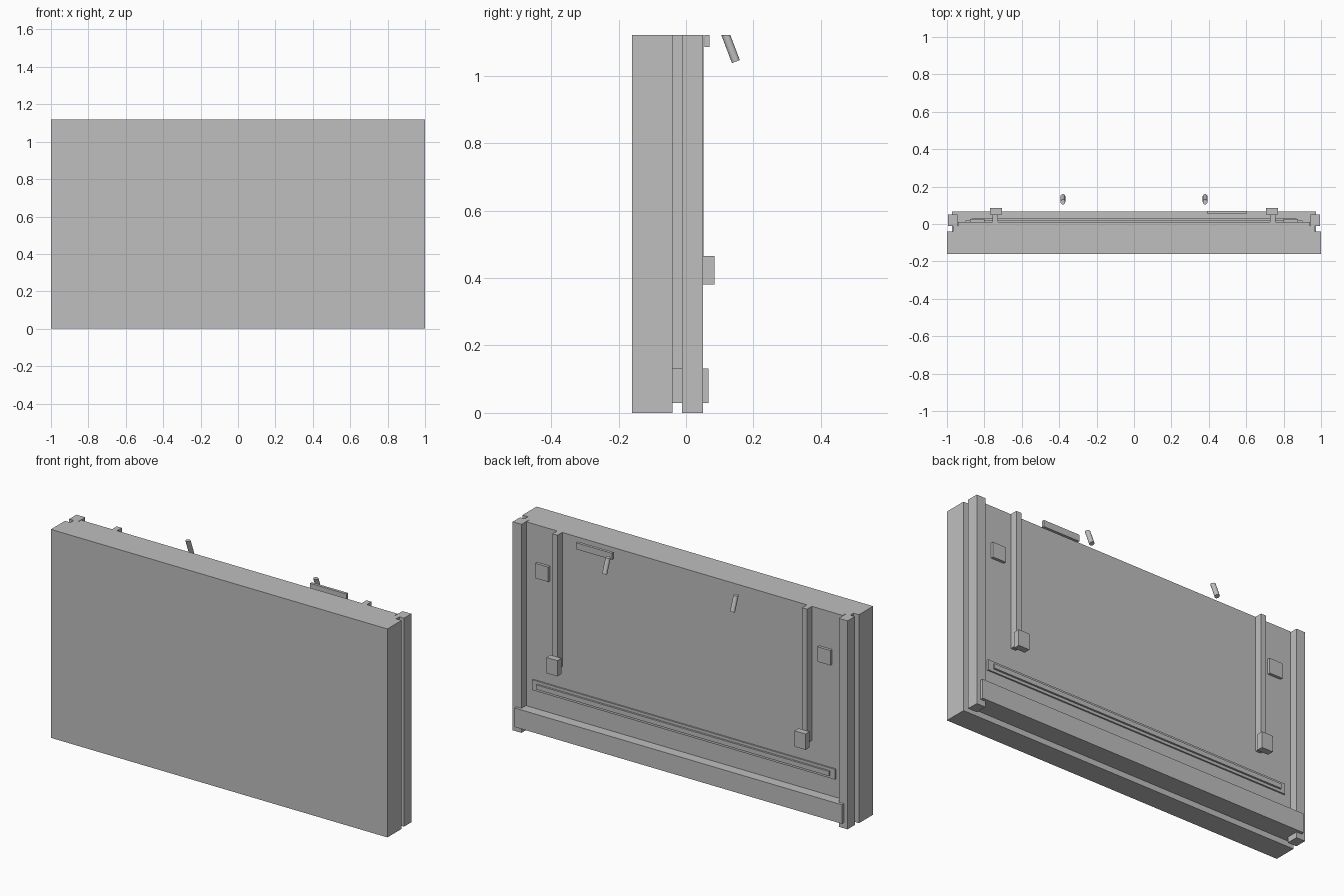
import bpy
import bmesh
from mathutils import Vector

if "Cube" in bpy.data.objects:
    bpy.data.objects.remove(bpy.data.objects["Cube"], do_unlink=True)

grey = bpy.data.materials.new("plain_grey")
grey.use_nodes = True
colour = (0.52, 0.52, 0.52, 1)
grey.diffuse_color = colour
grey.node_tree.nodes["Principled BSDF"].inputs["Base Color"].default_value = colour

TOP = 1.12


def finish(name, bm):
    mesh = bpy.data.meshes.new(name)
    bm.to_mesh(mesh)
    bm.free()
    mesh.materials.append(grey)
    obj = bpy.data.objects.new(name, mesh)
    bpy.context.scene.collection.objects.link(obj)
    return obj


def box(name, x, y, z):
    """Box from (min, max) pairs along each axis."""
    bm = bmesh.new()
    bmesh.ops.create_cube(bm, size=1)
    for v in bm.verts:
        v.co = [lo if c < 0 else hi for c, (lo, hi) in zip(v.co, (x, y, z))]
    return finish(name, bm)


def box_pair(name, x, y, z):
    """The same box on the left (+x) and mirrored on the right."""
    box("left_" + name, x, y, z)
    box("right_" + name, (-x[1], -x[0]), y, z)


def peg(name, x):
    """Tilted round peg, level on top and square-cut below."""
    top, bottom = Vector((x, 0.118, TOP)), Vector((x, 0.148, 1.0415))
    axis = top - bottom
    bm = bmesh.new()
    bmesh.ops.create_cone(bm, cap_ends=True, segments=32, radius1=0.0125,
                          radius2=0.0125, depth=axis.length)
    turn = axis.to_track_quat("Z", "Y")
    for v in bm.verts:
        upper = v.co.z > 0
        v.co = turn @ v.co + (top + bottom) / 2
        if upper:
            v.co += axis * ((TOP - v.co.z) / axis.z)
    for f in bm.faces:
        f.smooth = len(f.verts) == 4
    return finish(name, bm)


# Thick front slab and the core behind it
box("front_slab", (-1, 1), (-0.16, -0.04), (0, TOP))
box("back_panel", (-0.94, 0.94), (-0.045, 0.012), (0.03, TOP))

# Side posts joined to the slab by narrow necks
box_pair("side_post", (0.943, 0.995), (-0.012, 0.05), (0, TOP))
box_pair("post_neck", (0.935, 0.968), (-0.045, -0.01), (0.13, TOP))

# Bottom rail
box("bottom_rail", (-0.973, 0.973), (-0.045, 0.066), (0.03, 0.132))

# Vertical runners with end blocks
box_pair("runner", (0.727, 0.757), (0.01, 0.052), (0.40, TOP))
box_pair("runner_block", (0.705, 0.77), (0.05, 0.085), (0.38, 0.465))

# Square pads
box_pair("pad", (0.80, 0.877), (0.01, 0.027), (0.84, 0.92))

# Long low strip with a raised bar
box("strip_plate", (-0.90, 0.90), (0.01, 0.02), (0.23, 0.285))
box("strip_bar", (-0.87, 0.87), (0.018, 0.03), (0.245, 0.27))

# Top plate and pegs
box("top_plate", (0.39, 0.605), (0.055, 0.07), (1.085, TOP))
peg("left_peg", 0.38)
peg("right_peg", -0.38)
